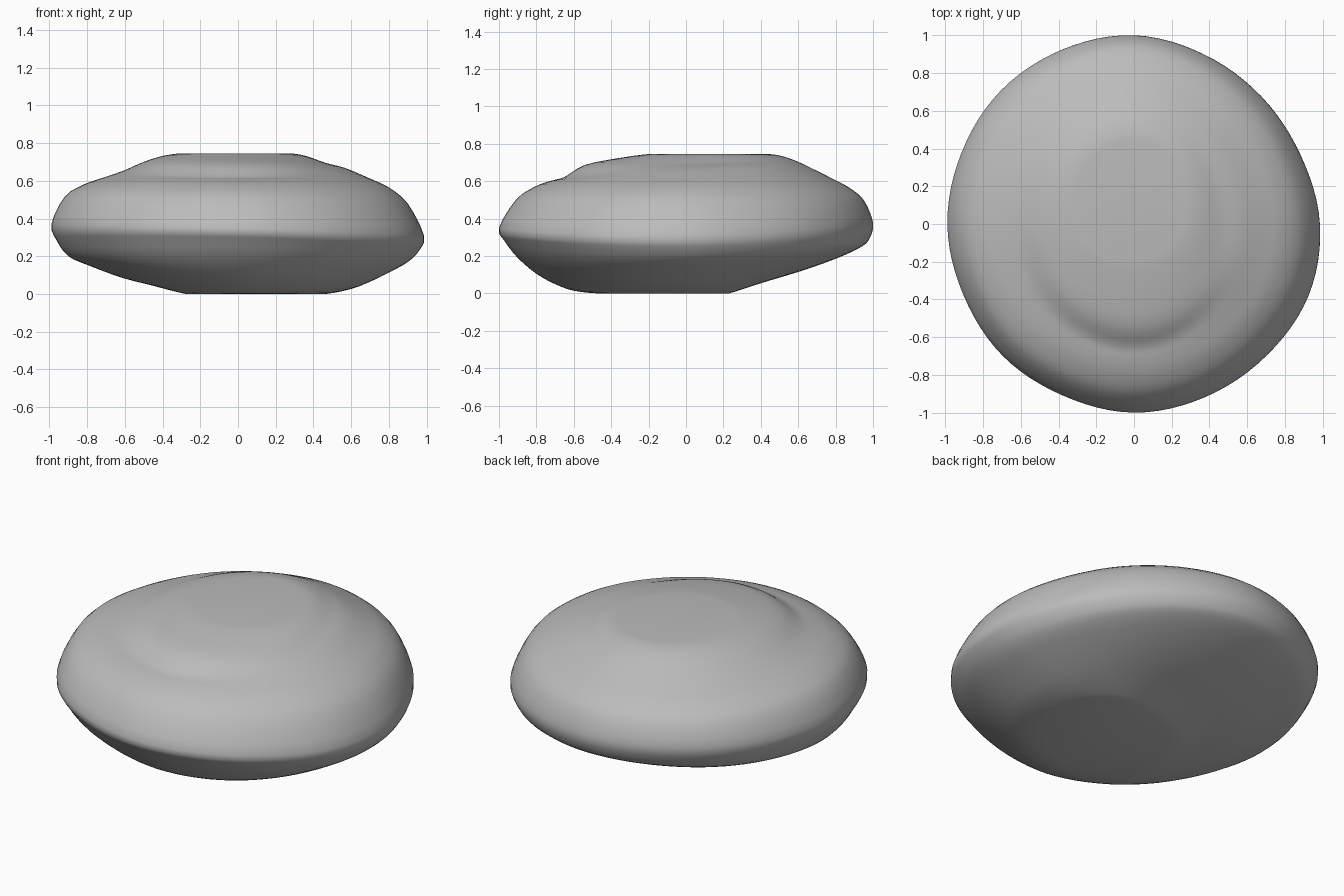
import bpy, bmesh, math

cube = bpy.data.objects.get("Cube")
if cube:
    bpy.data.objects.remove(cube, do_unlink=True)

# Half profiles (radius, height) from the flat top to the flat underside
LEFT = [(.27, .745), (.36, .73), (.47, .693), (.57, .667), (.70, .612), (.80, .565), (.90, .48),
        (.985, .31), (.96, .23), (.90, .17), (.80, .115), (.70, .068), (.60, .03), (.46, 0)]
BACK = [(.44, .745), (.51, .735), (.58, .712), (.66, .675), (.78, .615), (.87, .567), (.95, .50),
        (1.0, .38), (.985, .30), (.94, .25), (.80, .185), (.60, .115), (.38, .053), (.19, 0)]
RIGHT = [(.30, .745), (.40, .73), (.50, .70), (.61, .652), (.72, .615), (.82, .58), (.92, .515),
         (.99, .37), (.96, .28), (.90, .20), (.80, .155), (.62, .09), (.45, .05), (.25, 0)]
FRONT = [(.20, .745), (.35, .725), (.54, .687), (.65, .622), (.72, .603), (.81, .57), (.91, .50),
         (1.0, .35), (.97, .28), (.90, .19), (.80, .105), (.70, .05), (.60, .015), (.47, 0)]
PROFILES = [LEFT, BACK, RIGHT, FRONT]

# Outline radius seen from above, every 22.5 degrees from +x
OUTLINE = [.985, .955, .955, .972, 1.0, 1.0, 1.0, .99,
           .99, .98, .987, .985, 1.0, .992, .99, 1.0]
SEGMENTS, STEPS = 96, 3


def spline(a, b, c, d, t):
    """Catmull-Rom blend between b and c."""
    return b + .5 * t * (c - a + t * (2*a - 5*b + 4*c - d + t * (3*(b - c) + d - a)))


def around(values, turn):
    """Smooth periodic lookup, turn in 0..1."""
    n = len(values)
    i, t = divmod(turn * n, 1)
    return spline(*(values[(int(i) + k) % n] for k in (-1, 0, 1, 2)), t)


def section(turn):
    """Dense profile at one direction, fitted to the outline."""
    pts = [[around([p[k][axis] for p in PROFILES], turn) for axis in (0, 1)]
           for k in range(len(LEFT))]
    fit = around(OUTLINE, turn) / max(p[0] for p in pts)
    pts = [(r * (1 + (fit - 1) * r), z) for r, z in pts]
    # Level neighbours beyond both ends keep the top and underside flat
    pts = [(pts[0][0] * .7, pts[0][1])] + pts + [(pts[-1][0] * .7, pts[-1][1])]
    dense = []
    for k in range(1, len(pts) - 2):
        for s in range(STEPS):
            dense.append([spline(*(pts[k + j][a] for j in (-1, 0, 1, 2)), s / STEPS)
                          for a in (0, 1)])
    dense.append(pts[-2])
    return [(r, min(max(z, 0), .745)) for r, z in dense]


# Pebble body: sections lofted around the vertical axis
bm = bmesh.new()
columns = []
for i in range(SEGMENTS):
    a = math.tau * i / SEGMENTS
    columns.append([bm.verts.new((r * math.cos(a), r * math.sin(a), z))
                    for r, z in section(i / SEGMENTS)])
for i, col in enumerate(columns):
    nxt = columns[(i + 1) % SEGMENTS]
    for k in range(len(col) - 1):
        bm.faces.new((col[k], col[k + 1], nxt[k + 1], nxt[k]))
# Flat top and underside
bm.faces.new([c[0] for c in columns])
bm.faces.new([c[-1] for c in reversed(columns)])
bmesh.ops.recalc_face_normals(bm, faces=bm.faces)

mesh = bpy.data.meshes.new("pebble")
bm.to_mesh(mesh)
bm.free()
pebble = bpy.data.objects.new("pebble", mesh)
bpy.context.collection.objects.link(pebble)

# Plain grey stone
stone = bpy.data.materials.new("stone grey")
stone.use_nodes = True
colour = (.5, .5, .5, 1)
stone.diffuse_color = colour
stone.node_tree.nodes["Principled BSDF"].inputs["Base Color"].default_value = colour
mesh.materials.append(stone)

bpy.context.view_layer.objects.active = pebble
pebble.select_set(True)
bpy.ops.object.shade_smooth_by_angle(angle=math.radians(50))
